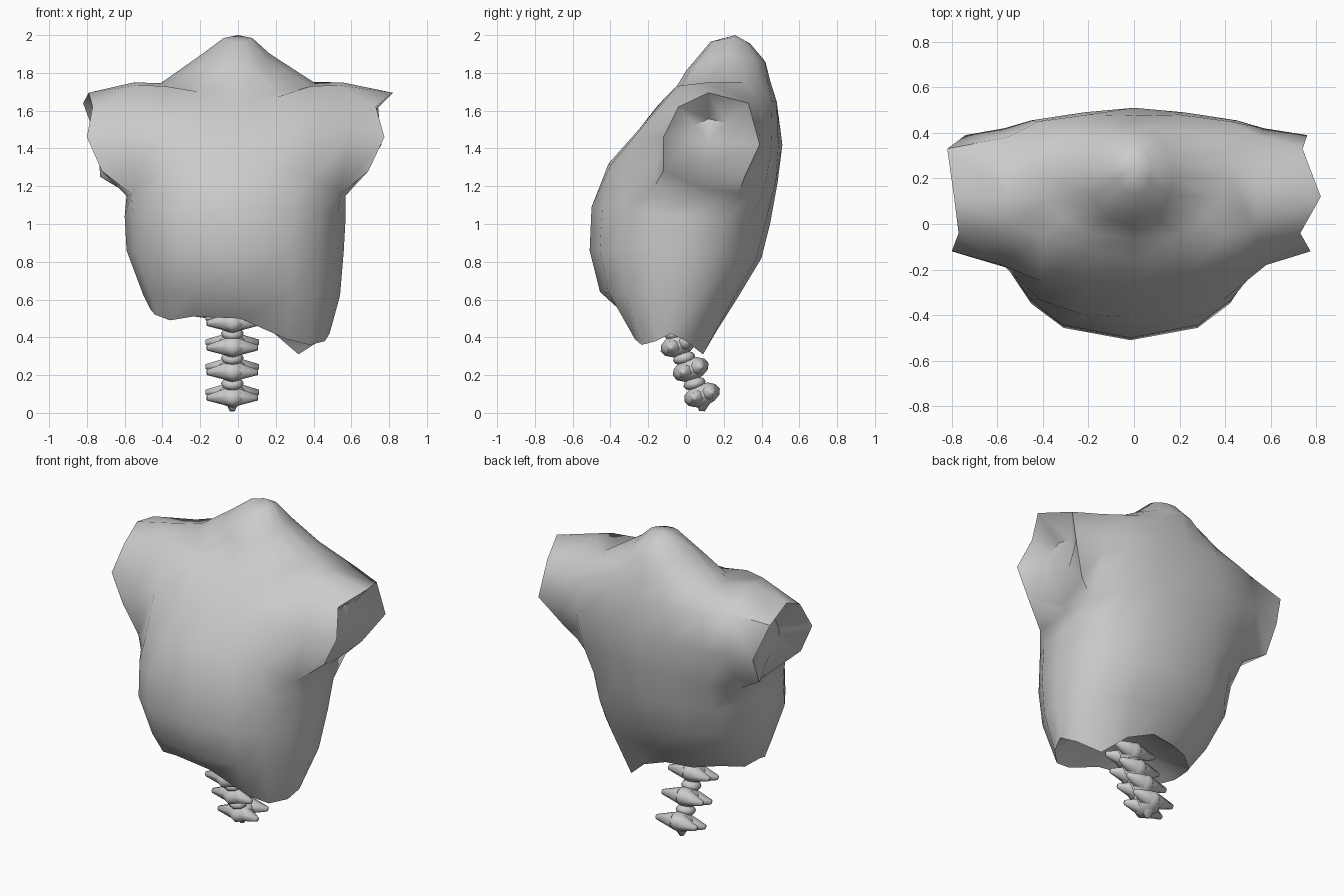
import bpy, bmesh, math
from mathutils import Vector, Matrix

cube = bpy.data.objects.get("Cube")
if cube:
    bpy.data.objects.remove(cube)

# One plain grey
GREY = (0.6, 0.6, 0.6, 1)
grey = bpy.data.materials.new("plain grey")
grey.use_nodes = True
grey.diffuse_color = GREY
grey.node_tree.nodes["Principled BSDF"].inputs["Base Color"].default_value = GREY


def finish(bm, name, angle):
    bmesh.ops.recalc_face_normals(bm, faces=bm.faces)
    mesh = bpy.data.meshes.new(name)
    bm.to_mesh(mesh)
    bm.free()
    mesh.materials.append(grey)
    obj = bpy.data.objects.new(name, mesh)
    bpy.context.collection.objects.link(obj)
    bpy.ops.object.select_all(action='DESELECT')
    obj.select_set(True)
    bpy.context.view_layer.objects.active = obj
    bpy.ops.object.shade_smooth_by_angle(angle=math.radians(angle))
    return obj


def bridge(bm, a, b):
    n = len(a)
    for i in range(n):
        bm.faces.new((a[i], a[(i + 1) % n], b[(i + 1) % n], b[i]))


def cap(bm, ring, centre):
    c = bm.verts.new(centre)
    for i in range(len(ring)):
        bm.faces.new((ring[i], ring[(i + 1) % len(ring)], c))


def middle(ring):
    return sum((v.co for v in ring), Vector()) / len(ring)


# Unit half outline of the body, front to back
OUTLINE = [(0, 1), (.51, .89), (.76, .67), (.93, .37), (1, 0), (.93, .42), (.72, .75), (.40, .94), (0, 1)]


def section(hw, yf, zf, ym, zm, yb, zb):
    """Half section from half width, then y and z at front, side and back."""
    half = []
    for i, (u, v) in enumerate(OUTLINE):
        y, z = (yf, zf) if i < 4 else (yb, zb)
        half.append((hw * u, ym + (y - ym) * v, zm + (z - zm) * v))
    return half


# Torso half sections, bottom to top; chest, shoulder and collar are point by point
HALVES = [
    [(0, -.30, .5), (.25, -.27, .5), (.37, -.235, .5), (.45, -.16, .5), (.475, -.08, .5),
     (.42, .0, .5), (.31, .09, .5), (.17, .16, .5), (0, .19, .5)],
    section(.52, -.455, .64, -.05, .62, .28, .62),
    section(.575, -.51, .86, -.02, .86, .40, .82),
    section(.585, -.50, 1.09, .02, 1.04, .445, 1.0),
    [(0, -.41, 1.32), (.21, -.40, 1.31), (.40, -.335, 1.25), (.555, -.19, 1.16), (.58, .08, 1.15),
     (.57, .28, 1.16), (.43, .42, 1.20), (.20, .475, 1.22), (0, .485, 1.22)],
    [(0, -.25, 1.50), (.21, -.25, 1.50), (.41, -.25, 1.49), (.58, -.18, 1.46), (.62, .13, 1.45),
     (.57, .42, 1.42), (.45, .455, 1.42), (.22, .49, 1.42), (0, .51, 1.42)],
    [(0, -.16, 1.615), (.20, -.11, 1.67), (.39, -.05, 1.73), (.53, -.01, 1.735), (.55, .12, 1.75),
     (.56, .38, 1.67), (.42, .45, 1.65), (.20, .48, 1.65), (0, .475, 1.66)],
    section(.41, -.07, 1.695, .22, 1.745, .445, 1.76),
    section(.18, .0, 1.81, .20, 1.90, .42, 1.86),
    section(.075, .13, 1.965, .24, 1.985, .34, 1.955),
]
SHIFT = [.01, .02, -.015, -.015, -.01, 0, 0, 0, -.01, 0]     # slight lean of each section
RAGGED = [.50, .39, .36, .38, .42, .38, .31, .43, .50, .50, .52, .51, .55, .52, .49, .51]
N = 16

bm = bmesh.new()
rings = []
for k, half in enumerate(HALVES):
    ring = []
    for i in range(N):
        x, y, z = half[min(i, N - i)]
        if i > 8:
            x = -x
        if k == 0:                      # torn lower edge
            z = RAGGED[i]
        ring.append(bm.verts.new((x + SHIFT[k], y, z)))
    rings.append(ring)

# Skin the torso, leaving a socket on each side for the arm
for k in range(len(rings) - 1):
    for i in range(N):
        if k in (4, 5) and i in (3, 4, 11, 12):
            continue
        j = (i + 1) % N
        bm.faces.new((rings[k][i], rings[k][j], rings[k + 1][j], rings[k + 1][i]))
cap(bm, rings[-1], (0, .26, 2.0))

# Hollow underside
m = middle(rings[0])
inner = [bm.verts.new((m.x + (v.co.x - m.x) * .6, m.y + (v.co.y - m.y) * .6, .56)) for v in rings[0]]
bridge(bm, rings[0], inner)
cap(bm, inner, (m.x, m.y, .60))

# Arm stumps: outer edge in y, z, with its own ragged x on each side
END = [(.12, 1.695), (.33, 1.64), (.39, 1.42), (.31, 1.25),
       (.09, 1.19), (-.12, 1.28), (-.12, 1.46), (-.04, 1.62)]
END_X = {1: [.82, .74, .76, .65, .60, .69, .775, .73],
         -1: [.79, .82, .74, .73, .62, .72, .80, .77]}
for side, xs in END_X.items():
    s, f, b = (4, 3, 5) if side > 0 else (12, 13, 11)
    socket = [rings[k][i] for k, i in ((6, s), (6, b), (5, b), (4, b), (4, s), (4, f), (5, f), (6, f))]
    end = [bm.verts.new((side * x, y, z)) for x, (y, z) in zip(xs, END)]
    bridge(bm, socket, end)
    m = middle(end)
    dent = [bm.verts.new((side * .66, m.y + (v.co.y - m.y) * .45, m.z + (v.co.z - m.z) * .45)) for v in end]
    bridge(bm, end, dent)
    cap(bm, dent, (side * .70, m.y, m.z))

bmesh.ops.delete(bm, geom=[v for v in bm.verts if not v.link_faces], context='VERTS')
finish(bm, "torso", 60)


# Vertebra: chunky body with paired side spikes and a lower point
def blob(bm, loc, size, u=8, v=6):
    bmesh.ops.create_uvsphere(bm, u_segments=u, v_segments=v, radius=1,
                              matrix=Matrix.Translation(loc) @ Matrix.Diagonal((*size, 1)))


def spike(bm, start, tip, r):
    d = Vector(tip) - Vector(start)
    mat = Matrix.Translation((Vector(start) + Vector(tip)) / 2) @ d.to_track_quat('Z', 'Y').to_matrix().to_4x4()
    bmesh.ops.create_cone(bm, cap_ends=True, segments=6, radius1=r, radius2=r * .3, depth=d.length, matrix=mat)


SPINE = [(.085, .095), (.025, .23), (-.04, .36), (-.08, .49)]
for n, (y, z) in enumerate(SPINE):
    bm = bmesh.new()
    blob(bm, (0, 0, 0), (.075, .10, .06))
    for sx in (-1, 1):
        spike(bm, (sx * .03, .04, 0), (sx * .14, .055, -.005), .05)
        spike(bm, (sx * .03, -.03, 0), (sx * .135, -.045, .0), .05)
    spike(bm, (0, 0, -.02), (0, -.03, -.08), .05)
    vert = finish(bm, f"vertebra_{n + 1}", 80)
    vert.location = (-.03, y, z)
    vert.rotation_euler = (math.radians(20), 0, 0)

# Discs between the vertebrae
for n, (y, z) in enumerate([(.045, .155), (-.01, .29), (-.055, .42)]):
    bm = bmesh.new()
    blob(bm, (0, 0, 0), (.06, .06, .035))
    disc = finish(bm, f"spine_disc_{n + 1}", 60)
    disc.location = (-.03, y, z)
    disc.rotation_euler = (math.radians(15), 0, 0)
